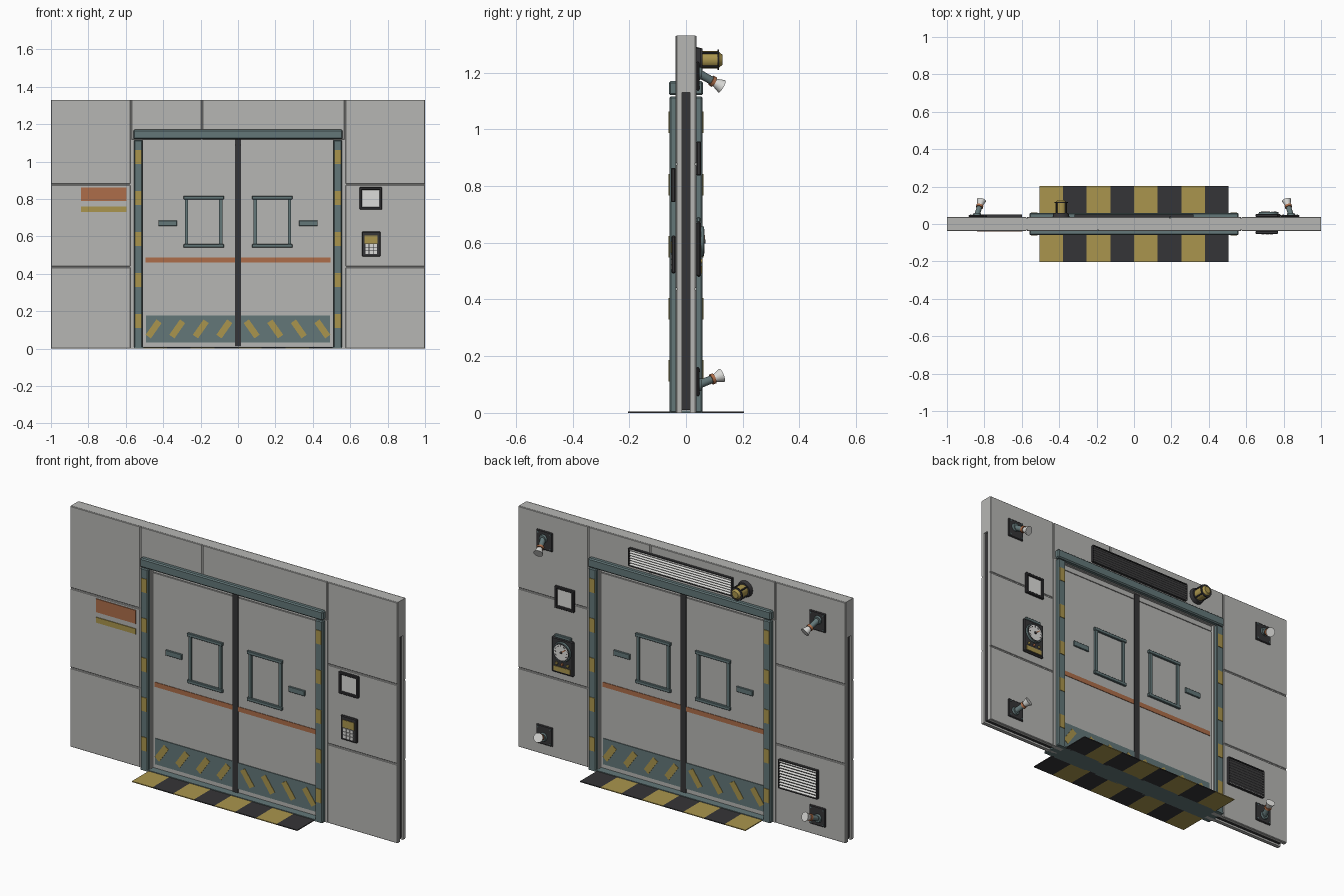
import bpy, math
from mathutils import Vector

if "Cube" in bpy.data.objects:
    bpy.data.objects.remove(bpy.data.objects["Cube"])


def material(name, r, g, b):
    m = bpy.data.materials.new(name)
    m.use_nodes = True
    m.diffuse_color = (r, g, b, 1)
    m.node_tree.nodes["Principled BSDF"].inputs["Base Color"].default_value = (r, g, b, 1)
    return m


GREY = material("wall_grey", .47, .47, .455)
TEAL = material("steel_teal", .125, .185, .19)
YELLOW = material("hazard_yellow", .40, .30, .075)
ORANGE = material("rust_orange", .42, .155, .068)
DARK = material("charcoal", .036, .035, .038)
LIGHT = material("pale_white", .72, .72, .70)


def box(name, s, u, d, z, mat, bevel=0, tilt=0, roll=0):
    """Box given by ranges: u along the wall, d outward from it, z up; s=1 front, s=-1 back."""
    c = [(a + b) / 2 for a, b in (u, d, z)]
    bpy.ops.mesh.primitive_cube_add(size=1, location=(c[0] * s, -c[1] * s, c[2]))
    o = bpy.context.object
    o.name = name
    o.scale = (u[1] - u[0], d[1] - d[0], z[1] - z[0])
    bpy.ops.object.transform_apply(location=False, rotation=False, scale=True)
    o.rotation_euler = (tilt * s, roll * s, 0)
    o.data.materials.append(mat)
    if bevel:
        m = o.modifiers.new("bevel", "BEVEL")
        m.width = bevel
        m.segments = 1
    return o


def rod(name, p, q, r0, r1, mat, sides=20):
    """Cylinder or cone from p to q."""
    p, q = Vector(p), Vector(q)
    bpy.ops.mesh.primitive_cone_add(vertices=sides, radius1=r0, radius2=r1,
                                    depth=(q - p).length, location=(p + q) / 2)
    o = bpy.context.object
    o.name = name
    o.rotation_euler = (q - p).to_track_quat("Z", "Y").to_euler()
    o.data.materials.append(mat)
    bpy.ops.object.shade_smooth_by_angle(angle=math.radians(40))
    return o


def mid(c, w):
    return (c - w / 2, c + w / 2)


H, W, T = 1.33, .037, .018      # wall height, wall half depth, door half depth
SEAMS = [0, .437, .877, H]

# Wall fillers with a dark slot at each end
for e in (-1, 1):
    box("end_slot", 1, mid(e * .75, .48), (-.0135, .0135), (.01, 1.13), DARK)
    box("wall_filler", 1, mid(e * .754, .492), (-.0141, .0141), (1.13, H), GREY)
box("header_filler", 1, (-.51, .51), (-.0141, .0141), (1.118, H), GREY)

for s in (1, -1):
    # Wall skins with seams between panels
    box("header_skin", s, (-.572, .572), (.014, .031), (1.118, H), GREY)
    for u in ((-.57, -.196), (-.19, .57)):
        box("header_panel", s, u, (.031, W), (1.118, H), GREY, .002)
    for e in (-1, 1):
        box("side_skin", s, mid(e * .754, .492), (.014, .031), (0, H), GREY)
        box("inner_skin", s, mid(e * .54, .066), (.014, W), (0, 1.118), GREY)
        for a, b in zip(SEAMS, SEAMS[1:]):
            box("side_panel", s, mid(e * .788, .424), (.031, W),
                (a + .003 * (a > 0), b - .003 * (b < H)), GREY, .002)

    # Door frame with hazard bands
    box("lintel", s, (-.56, .56), (.03, .06), (1.12, 1.17), TEAL, .006)
    for e in (-1, 1):
        box("jamb", s, mid(e * .534, .046), (.03, .058), (0, 1.116), TEAL, .005)
        for i in range(5):
            box("jamb_band", s, mid(e * .534, .034), (.05, .061), mid(.148 + .219 * i, .076), YELLOW)

    # Sliding door leaves
    for e in (-1, 1):
        box("door_leaf", s, mid(e * .254, .506), (0, T), (.01, 1.086), GREY)
        box("door_top_rail", s, mid(e * .254, .506), (0, T), (1.09, 1.118), GREY)
        box("door_core", s, mid(e * .254, .506), (0, T - .006), (.01, 1.118), GREY)
        box("door_stripe", s, mid(e * .255, .48), (T, T + .003), (.46, .486), ORANGE)
        box("kick_plate", s, mid(e * .253, .476), (T, T + .004), (.033, .176), TEAL)
        for i in range(4):
            box("kick_stripe", s, mid(e * (.073 + .126 * i), .034), (T, T + .006), mid(.105, .1),
                YELLOW, roll=-e * math.radians(35))
        box("door_handle", s, mid(e * .376, .1), (T, T + .01), (.655, .685), TEAL, .002)
        for c in (.092, .276):
            box("window_side", s, mid(e * c, .017), (T, T + .01), (.55, .805), TEAL)
        for z in (.549, .807):
            box("window_rail", s, mid(e * .183, .215), (T, T + .014), mid(z, .018), TEAL, .002)
    box("door_seal", s, (-.016, .016), (0, T + .006), (.01, 1.118), DARK)

# Threshold and hazard mats
box("threshold", 1, (-.555, .555), (-.058, .058), (0, .009), TEAL)
for s in (1, -1):
    for i in range(8):
        box("mat_stripe", s, mid(s * (-.443 + .1265 * i), .1265), (.05, .204), (0, .005),
            DARK if i % 2 else YELLOW)

# Front signs
box("sign_large", 1, (-.84, -.597), (W, W + .004), (.788, .862), ORANGE)
box("sign_small", 1, (-.84, -.597), (W, W + .004), (.73, .76), YELLOW)


# Framed wall lights
def framed_light(s, u, z):
    for e in (-1, 1):
        box("light_frame_side", s, mid(u + e * .053, .014), (W, W + .016), mid(z, .12), DARK, .003)
        box("light_frame_rail", s, mid(u, .12), (W, W + .016), mid(z + e * .053, .014), DARK, .003)
    box("light_panel", s, mid(u, .1), (W, W + .007), mid(z, .1), LIGHT)


framed_light(1, .71, .803)
framed_light(-1, -.71, .897)

# Keypad
box("keypad_body", 1, mid(.712, .1), (W, W + .014), (.492, .625), DARK, .004)
box("keypad_screen", 1, mid(.712, .07), (.04, W + .017), (.563, .604), YELLOW)
for i in range(3):
    for j in range(3):
        box("keypad_key", 1, mid(.69 + .022 * i, .018), (.04, W + .018), mid(.513 + .019 * j, .016), LIGHT)

# Gauge panel
GX, GZ = .72, .605
box("gauge_body", -1, mid(-GX, .134), (W, W + .016), (.48, .675), DARK, .006)
box("gauge_hood", -1, mid(-GX, .1), (W, W + .014), (.672, .69), TEAL, .003)
rod("gauge_rim", (GX, .05, GZ), (GX, .063, GZ), .055, .052, TEAL, 28)
rod("gauge_inner_rim", (GX, .05, GZ), (GX, .064, GZ), .049, .048, DARK, 28)
rod("gauge_face", (GX, .05, GZ), (GX, .0645, GZ), .043, .043, LIGHT, 28)
rod("gauge_hub", (GX, .06, GZ), (GX, .068, GZ), .007, .007, DARK)
for i in range(9):
    a = math.radians(-30 + 30 * i)
    box("gauge_tick", -1, mid(-GX + .036 * math.cos(a), .01), (.06, .0655),
        mid(GZ + .036 * math.sin(a), .003), DARK, roll=a)
box("gauge_needle", -1, mid(-GX + .014, .036), (.06, .0665), mid(GZ + .01, .005), ORANGE,
    roll=-math.radians(35))
box("gauge_label", -1, mid(-GX, .1), (.05, .056), (.492, .518), YELLOW)
for i in (-1, 0, 1):
    rod("gauge_lamp", (GX + i * .034, .05, .535), (GX + i * .034, .059, .535), .008, .007,
        YELLOW if i else ORANGE, 12)


# Louvred vents
def vent(u, z, w, h, n):
    box("vent_back", -1, mid(u, w), (W, W + .004), mid(z, h), DARK)
    for e in (-1, 1):
        box("vent_side", -1, mid(u + e * w / 2, .006), (W, W + .014), mid(z, h), DARK)
        box("vent_edge", -1, mid(u, w), (W, W + .014), mid(z + e * h / 2, .005), DARK)
    for i in range(n):
        box("vent_slat", -1, mid(u, w - .008), (W + .001, W + .014),
            mid(z - h / 2 + (i + .5) * h / n, .004), LIGHT, tilt=math.radians(30))


vent(0, 1.237, .63, .095, 7)
vent(.718, .283, .235, .155, 10)

# Warning beacon
BX, BZ = -.39, 1.245
rod("beacon_base", (BX, W, BZ), (BX, .058, BZ), .045, .04, DARK)
rod("beacon_lens", (BX, .055, BZ), (BX, .113, BZ), .031, .031, YELLOW)
rod("beacon_dome", (BX, .113, BZ), (BX, .128, BZ), .031, .018, YELLOW)
rod("beacon_ring", (BX, .111, BZ), (BX, .117, BZ), .036, .036, DARK)
for i in range(4):
    a = math.radians(45 + 90 * i)
    x, z = BX + .034 * math.cos(a), BZ + .034 * math.sin(a)
    rod("beacon_rib", (x, .05, z), (x, .116, z), .004, .004, DARK, 8)

# Corner spray nozzles, upper pair aimed down and lower pair aimed up
for e in (-1, 1):
    for z, dz in ((1.187, -.045), (.11, .032)):
        box("nozzle_plate", -1, mid(-e * .835, .1), (W, W + .01), mid(z, .105), DARK, .004)
        for i in (-1, 1):
            for j in (-1, 1):
                x, bz = e * .835 + i * .038, z + j * .04
                rod("nozzle_bolt", (x, .045, bz), (x, .05, bz), .005, .005, TEAL, 6)
        root = Vector((e * .84, W + .008, z + (.01 if dz < 0 else -.01)))
        step = Vector((-e * .024, .08, dz))
        rod("nozzle_collar", root, root + Vector((0, .012, 0)), .024, .02, TEAL)
        rod("nozzle_arm", root, root + step * .62, .015, .014, TEAL)
        rod("nozzle_ring", root + step * .55, root + step * .68, .019, .019, ORANGE)
        rod("nozzle_flare", root + step * .66, root + step * 1.02, .013, .025, LIGHT)
